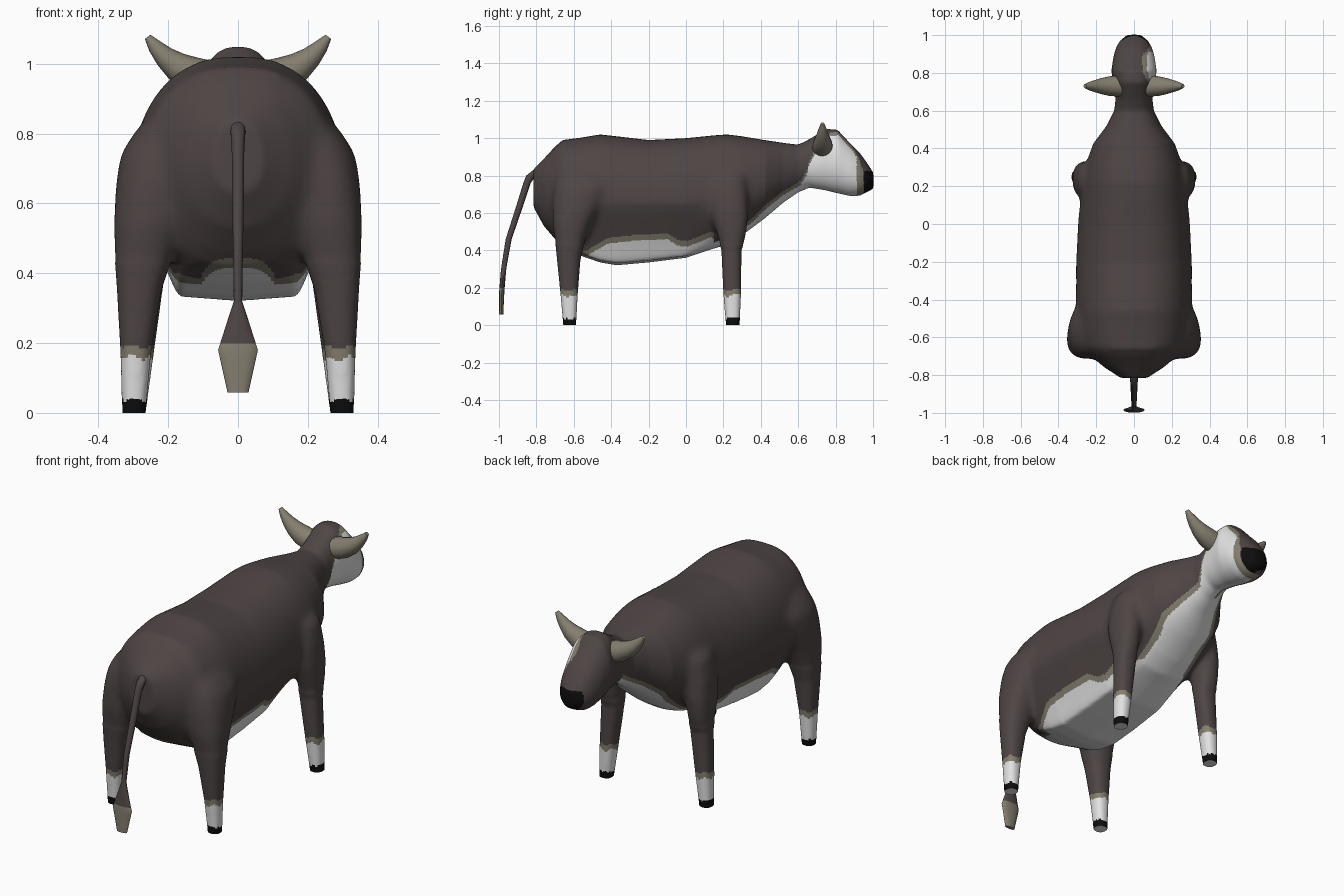
import bpy, bmesh, math
from mathutils import Vector

if "Cube" in bpy.data.objects:
    bpy.data.objects.remove(bpy.data.objects["Cube"])


def material(name, rgb):
    m = bpy.data.materials.new(name)
    m.diffuse_color = (*rgb, 1)
    m.use_nodes = True
    m.node_tree.nodes["Principled BSDF"].inputs["Base Color"].default_value = m.diffuse_color
    return m


BROWN, WHITE, KHAKI, BLACK = range(4)
MATS = [material("brown hide", (0.078, 0.060, 0.059)),
        material("white hide", (0.76, 0.76, 0.76)),
        material("khaki horn", (0.235, 0.21, 0.16)),
        material("black hoof", (0.004, 0.004, 0.004))]


def lerp_keys(keys, step):
    """Linear in-between sections, spaced at most one step apart."""
    out = [keys[0]]
    for a, b in zip(keys, keys[1:]):
        n = max(1, math.ceil(abs(b[0] - a[0]) / step))
        for i in range(1, n + 1):
            out.append(tuple(p + (q - p) * i / n for p, q in zip(a, b)))
    return out


def skin(bm, rings):
    """Skin closed rings of points and cap the ends."""
    loops = [[bm.verts.new(p) for p in r] for r in rings]
    n = len(loops[0])
    for a, b in zip(loops, loops[1:]):
        for i in range(n):
            j = (i + 1) % n
            bm.faces.new((a[i], a[j], b[j], b[i]))
    bm.faces.new(loops[0])
    bm.faces.new(loops[-1])


def finish(name, bm, rule):
    """Colour faces by a rule, then make a smooth-shaded object."""
    bmesh.ops.recalc_face_normals(bm, faces=bm.faces)
    for f in bm.faces:
        f.material_index = rule(f.calc_center_median())
    me = bpy.data.meshes.new(name)
    bm.to_mesh(me)
    bm.free()
    for m in MATS:
        me.materials.append(m)
    ob = bpy.data.objects.new(name, me)
    bpy.context.collection.objects.link(ob)
    bpy.context.view_layer.objects.active = ob
    ob.select_set(True)
    bpy.ops.object.shade_smooth_by_angle(angle=math.radians(50))
    ob.select_set(False)


def spow(v, e):
    return math.copysign(abs(v) ** e, v)


def table(x, pts):
    """Piecewise linear lookup."""
    for (x0, y0), (x1, y1) in zip(pts, pts[1:]):
        if x0 <= x <= x1:
            return y0 + (y1 - y0) * (x - x0) / (x1 - x0)
    return -1


# Body, neck and head: y, half width, top, widest height, bottom
BODY = [(-.815, .07, .835, .72, .63), (-.76, .155, .89, .72, .53),
        (-.70, .23, .955, .70, .46), (-.66, .275, .99, .69, .42),
        (-.56, .30, 1.003, .66, .37), (-.46, .308, 1.02, .65, .335),
        (-.37, .308, 1.01, .65, .32), (-.2, .306, .99, .65, .335),
        (0, .296, 1.0, .65, .36), (.15, .283, 1.015, .67, .41),
        (.22, .275, 1.02, .69, .43), (.30, .26, 1.01, .72, .48),
        (.42, .22, .99, .76, .57), (.52, .145, .975, .81, .655),
        (.60, .105, .965, .84, .71), (.66, .098, .995, .86, .735),
        (.75, .11, 1.05, .88, .72), (.81, .12, 1.045, .87, .705),
        (.88, .11, .97, .82, .69), (.93, .097, .92, .79, .692),
        (.97, .075, .865, .78, .712), (1.002, .035, .815, .765, .73)]
# Belly wall: width and depth from the side (0) to the keel (1)
WALL_X = [(0, 1), (.15, .94), (.5, .68), (.68, .56), (1, 0)]
WALL_Z = [(0, 0), (.15, .16), (.5, .70), (.68, .96), (1, 1)]
BELLY_MIX = [(-.82, 0), (-.72, 0), (-.52, 1), (0, 1), (.28, 0), (1.1, 0)]


def body_ring(k, n=64):
    y, w, top, mid, bot = k
    mix = table(y, BELLY_MIX)
    pts = []
    for i in range(n):
        a = math.tau * i / n
        c, s = math.cos(a), math.sin(a)
        if s >= 0:
            pts.append((w * spow(c, .78), y, mid + (top - mid) * s))
        else:
            u = min(1, math.asin(min(1, -s)) / (math.pi / 2))
            cx = abs(c) ** .95 * (1 - mix) + table(u, WALL_X) * mix
            dz = (-s) * (1 - mix) + table(u, WALL_Z) * mix
            pts.append((math.copysign(w * cx, c), y, mid - (mid - bot) * dz))
    return pts


BELLY = [(-.54, .36), (-.50, .39), (-.42, .435), (-.30, .45), (-.10, .46),
         (-.04, .425), (.01, .42), (.07, .445), (.13, .47), (.18, .455),
         (.24, .47), (.30, .51), (.36, .555), (.42, .615), (.52, .695),
         (.60, .742), (.66, .78)]
FACE_TOP = [(.60, .73), (.645, .80), (.66, .86), (.70, .93), (.77, 1.01),
            (.83, 1.02), (.88, .96), (.92, .88), (.95, .80)]


def hide(p):
    ax = abs(p.x)
    # hooves, with pale soles, and socks
    if p.z < .28:
        wob = .007 * math.sin(p.x * 90 + p.y * 60)
        if p.z < .0005:
            return WHITE
        if p.z < .036:
            return BLACK
        if p.z < .158 + wob:
            return WHITE
        return KHAKI if p.z < .188 + wob else BROWN
    # nose
    if p.y > (.952 if p.x > 0 else .972) and p.z < .825:
        return BLACK
    # white patch on one side of the face
    if p.y > .61:
        top = table(p.y, FACE_TOP)
        if p.x > (.07 if p.z > .84 else -.02) and p.z < top and p.y < .91:
            return WHITE
        if (p.x > (.045 if p.z > .84 and p.y > .8 else -.04)
                and p.z < top + .02 and p.y < .953):
            return KHAKI
    # legs stay brown
    if (ax > .205 and p.y < -.53) or (ax > .155 and .15 < p.y < .34):
        return BROWN
    # belly, chest and throat
    edge = table(p.y, BELLY)
    if -.68 < p.y < -.4 and ax < .14:
        edge = max(edge, .415 - .06 * (ax / .11) ** 4)
    if p.z < edge:
        return WHITE
    if -.57 < p.y < .66 and p.z < max(edge, .37) + (.03 if p.y < .17 else .022):
        return KHAKI
    if -.70 < p.y <= -.57 and ax < .15 and p.z < edge + .028:
        return KHAKI
    return BROWN


# Legs: z, x centre, y centre, x radius, y radius
HIND = [(-.03, .298, -.622, .033, .034), (0, .298, -.622, .034, .035),
        (.17, .293, -.625, .044, .047),
        (.35, .283, -.627, .064, .063), (.45, .27, -.62, .084, .08),
        (.54, .255, -.61, .102, .105), (.66, .24, -.575, .11, .14),
        (.74, .225, -.55, .112, .155), (.80, .20, -.55, .10, .14),
        (.90, .14, -.53, .07, .10)]
FORE = [(-.03, .298, .25, .033, .036), (0, .298, .25, .034, .037),
        (.17, .285, .247, .044, .048),
        (.40, .265, .243, .056, .054), (.47, .265, .245, .061, .076),
        (.58, .26, .235, .067, .10), (.68, .25, .23, .07, .10),
        (.79, .225, .235, .072, .09), (.88, .15, .235, .05, .07)]


def leg_ring(k, side, n=24):
    z, x, y, rx, ry = k
    return [(side * (x + rx * spow(math.cos(a), .85)),
             y + ry * spow(math.sin(a), .85), z)
            for a in (math.tau * i / n for i in range(n))]


# Fuse body and legs into one skin
bm = bmesh.new()
skin(bm, [body_ring(k) for k in lerp_keys(BODY, .02)])
for side in (1, -1):
    for keys in (HIND, FORE):
        skin(bm, [leg_ring(k, side) for k in lerp_keys(keys, .02)])
bmesh.ops.recalc_face_normals(bm, faces=bm.faces)
rough = bpy.data.meshes.new("rough_body")
bm.to_mesh(rough)
bm.free()
helper = bpy.data.objects.new("rough_body", rough)
bpy.context.collection.objects.link(helper)
mod = helper.modifiers.new("fuse", 'REMESH')
mod.mode = 'VOXEL'
mod.voxel_size = .009
dg = bpy.context.evaluated_depsgraph_get()
bm = bmesh.new()
bm.from_mesh(bpy.data.meshes.new_from_object(helper.evaluated_get(dg)))
bpy.data.objects.remove(helper)


def relax(verts, times):
    for _ in range(times):
        bmesh.ops.smooth_vert(bm, verts=verts, factor=.5, use_axis_x=True,
                              use_axis_y=True, use_axis_z=True)


# Soften everywhere a little, and the shoulders and hips more
relax(bm.verts[:], 4)
relax([v for v in bm.verts if v.co.z > .43 and abs(v.co.x) > .12
       and (-.74 < v.co.y < -.28 or .06 < v.co.y < .42)], 30)
# Flat soles
bmesh.ops.bisect_plane(bm, geom=bm.verts[:] + bm.edges[:] + bm.faces[:],
                       plane_co=(0, 0, 0), plane_no=(0, 0, 1), clear_inner=True)
bmesh.ops.holes_fill(bm, edges=[e for e in bm.edges if e.is_boundary], sides=0)
finish("body_and_legs", bm, hide)

# Horns: x, z, radius
HORN = [(.075, .952, .056), (.13, .968, .052), (.175, .992, .042),
        (.21, 1.02, .031), (.238, 1.05, .021), (.259, 1.077, .010)]


def horn_rings(side, n=16):
    rings = []
    for i, (x, z, r) in enumerate(HORN):
        a, b = HORN[max(i - 1, 0)], HORN[min(i + 1, len(HORN) - 1)]
        t = Vector((b[0] - a[0], b[1] - a[1])).normalized()
        rings.append([(side * (x - t.y * r * math.cos(q)),
                       .73 + r * math.sin(q),
                       z + t.x * r * math.cos(q))
                      for q in (math.tau * j / n for j in range(n))])
    return rings


for side, word in ((1, "right"), (-1, "left")):
    bm = bmesh.new()
    skin(bm, horn_rings(side))
    finish(f"horn_{word}", bm, lambda p: KHAKI)

# Tail and tuft: z, y centre, x radius, y radius
TAIL = [(.835, -.79, .02, .02), (.80, -.828, .021, .026),
        (.76, -.85, .018, .02), (.62, -.895, .017, .018),
        (.46, -.948, .014, .016), (.32, -.972, .012, .014),
        (.29, -.976, .022, .014), (.18, -.985, .057, .014),
        (.058, -.988, .03, .011)]
bm = bmesh.new()
skin(bm, [[(rx * math.cos(a), y + ry * math.sin(a), z)
           for a in (math.tau * i / 12 for i in range(12))]
          for z, y, rx, ry in lerp_keys(TAIL, .02)])
finish("tail", bm, lambda p: KHAKI if p.z < .2 else BROWN)
